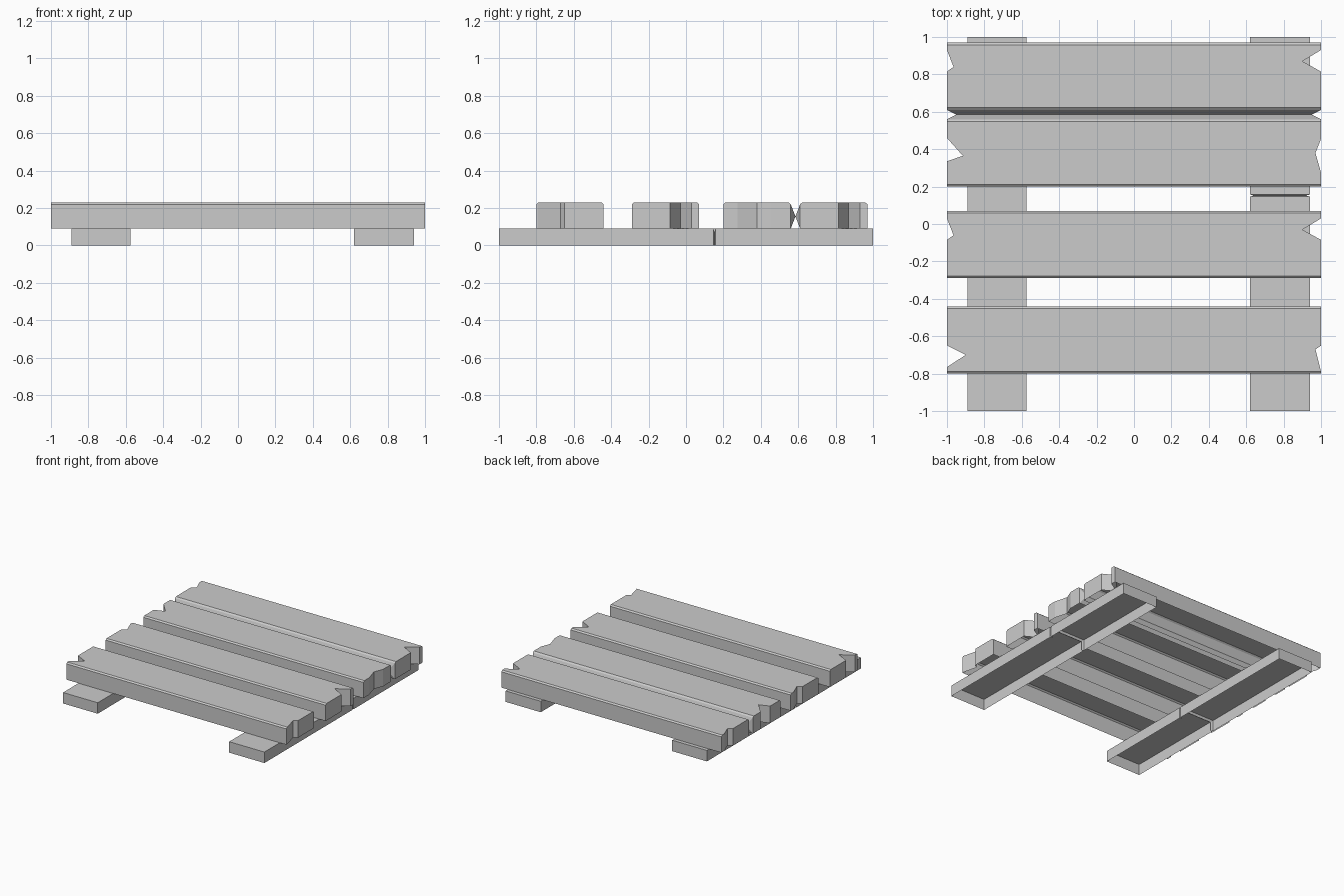
import bpy, bmesh

if "Cube" in bpy.data.objects:
    bpy.data.objects.remove(bpy.data.objects["Cube"])

Z0, Z1, Z2 = 0.09, 0.22, 0.23   # plank underside, shoulder, top
CH = 0.012                      # softened long edges


def finish(name, bm):
    bmesh.ops.recalc_face_normals(bm, faces=bm.faces)
    if sum(f.normal.z * f.calc_area() for f in bm.faces) < 0:
        bmesh.ops.reverse_faces(bm, faces=bm.faces)
    me = bpy.data.meshes.new(name)
    bm.to_mesh(me)
    bm.free()
    ob = bpy.data.objects.new(name, me)
    bpy.context.collection.objects.link(ob)
    return ob


def plank(name, y0, y1, left, right, open_side=None):
    """Open-bottomed board with a broken notch (3 points, rising y) in each end."""
    pts = [(-1, y0), (1, y0)] + right + [(1, y1), (-1, y1)] + left[::-1]
    inner = [(x, y + CH if y == y0 else y - CH if y == y1 else y) for x, y in pts]
    bm = bmesh.new()
    rings = [[bm.verts.new((x, y, z)) for x, y in p]
             for p, z in ((pts, Z0), (pts, Z1), (inner, Z2))]
    n = len(pts)
    for k in range(2):
        for i in range(n):
            j = (i + 1) % n
            if k == 0 and pts[i][1] == pts[j][1] == open_side:
                continue
            bm.faces.new((rings[k][i], rings[k][j], rings[k + 1][j], rings[k + 1][i]))
    bm.faces.new(rings[2])
    return finish(name, bm)


def beam(name, x0, x1, crack):
    """Open-bottomed runner with a thin pinched crack across it."""
    bm = bmesh.new()
    rows = []
    for y, d in ((-1, 0), (crack - .006, 0), (crack, .02), (crack + .006, 0), (1, 0)):
        rows.append([bm.verts.new(c) for c in
                     ((x0 + d, y, 0), (x0 + d, y, Z0 - d), (x1 - d, y, Z0 - d), (x1 - d, y, 0))])
    for a, b in zip(rows, rows[1:]):
        for i in range(3):
            bm.faces.new((a[i], a[i + 1], b[i + 1], b[i]))
    bm.faces.new(rows[0])
    bm.faces.new(rows[-1])
    return finish(name, bm)


# Runners underneath
beam("left_runner", -0.89, -0.575, -0.15)
beam("right_runner", 0.62, 0.94, 0.152)

# Deck boards
for name, dy, side in (("back_plank", 0.0, 0.61), ("middle_plank", -0.90, None)):
    plank(name, 0.61 + dy, 0.97 + dy,
          [(-1, .815 + dy), (-.965, .84 + dy), (-1, .93 + dy)],
          [(1, .815 + dy), (.90, .87 + dy), (1, .93 + dy)], side)
plank("rear_middle_plank", 0.20, 0.56,
      [(-1, .335), (-.915, .365), (-1, .46)],
      [(1, .275), (.97, .38), (1, .455)], 0.56)
plank("front_plank", -0.80, -0.44,
      [(-1, -.765), (-.90, -.70), (-1, -.65)],
      [(1, -.79), (.97, -.67), (1, -.65)])

# Pinched V seam joining the two rear boards
bm = bmesh.new()
mid = [bm.verts.new((x, 0.585, 0.155)) for x in (-0.95, 0.95)]
for y in (0.56, 0.61):
    lo = [bm.verts.new((x, y, Z0)) for x in (-1, 1)]
    hi = [bm.verts.new((x, y, Z1)) for x in (-1, 1)]
    bm.faces.new((hi[0], hi[1], mid[1], mid[0]))
    bm.faces.new((mid[0], mid[1], lo[1], lo[0]))
    for k in range(2):
        bm.faces.new((lo[k], hi[k], mid[k]))
finish("plank_seam", bm)
